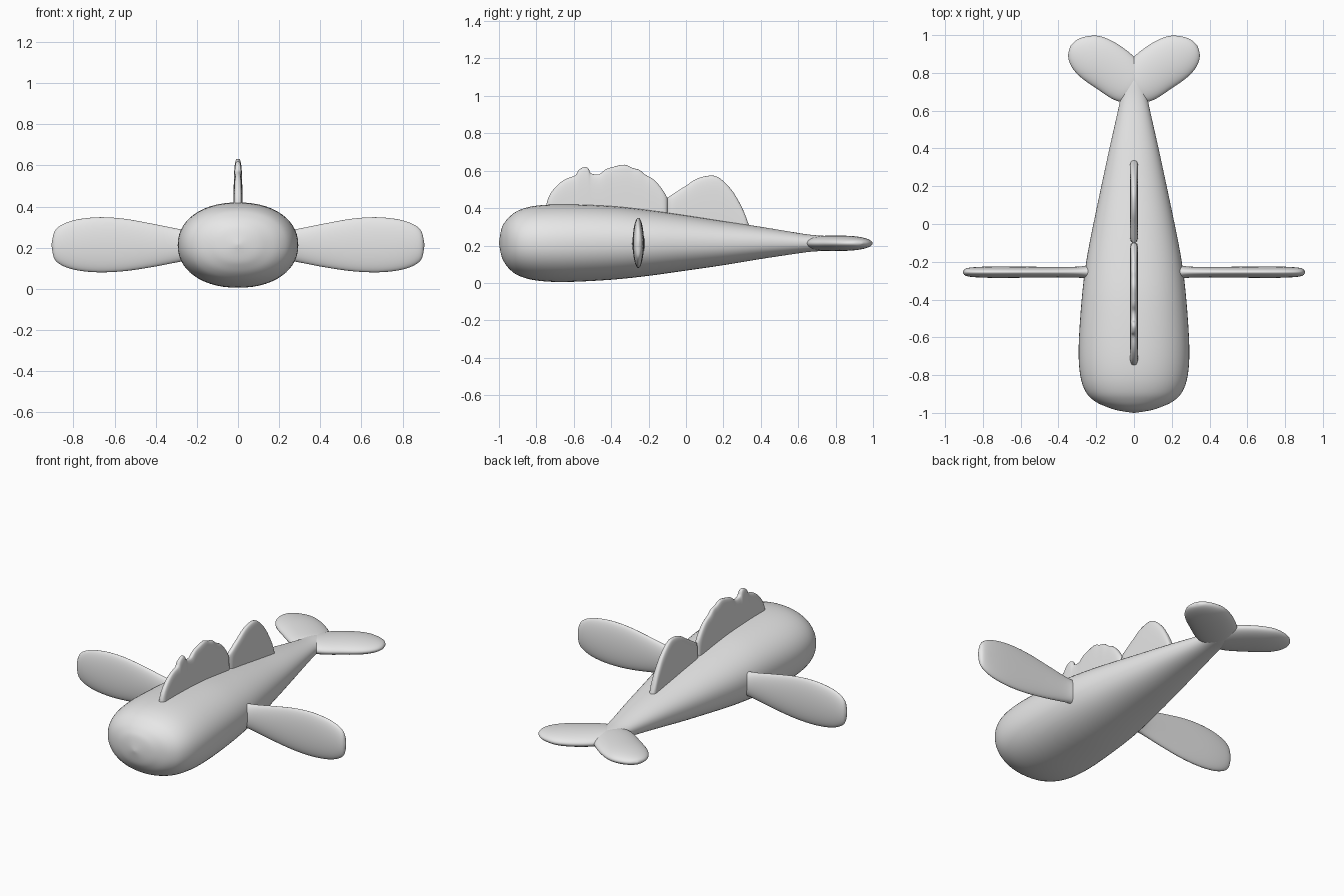
import bpy, bmesh, math
from mathutils import Vector

grey = bpy.data.materials.new("plain grey")
grey.diffuse_color = (0.8, 0.8, 0.8, 1)


def smooth_rows(rows, steps):
    """Catmull-Rom resampling of station rows."""
    out = []
    for i in range(len(rows) - 1):
        p0, p1 = rows[max(i - 1, 0)], rows[i]
        p2, p3 = rows[i + 1], rows[min(i + 2, len(rows) - 1)]
        for k in range(steps):
            t = k / steps
            out.append([b + 0.5 * t * (c - a + t * (2 * a - 5 * b + 4 * c - d
                        + t * (3 * (b - c) + d - a)))
                        for a, b, c, d in zip(p0, p1, p2, p3)])
    out.append(rows[-1])
    return out


def loft(name, sections, power=2.0, sides=40):
    """Skin superellipse sections given as (centre, half axis, half axis)."""
    bm = bmesh.new()
    rings = []
    for centre, u, v in sections:
        ring = []
        for k in range(sides):
            a = 2 * math.pi * k / sides
            c, s = math.cos(a), math.sin(a)
            cu = math.copysign(abs(c) ** (2 / power), c)
            sv = math.copysign(abs(s) ** (2 / power), s)
            ring.append(bm.verts.new(Vector(centre) + Vector(u) * cu + Vector(v) * sv))
        rings.append(ring)
    for a, b in zip(rings, rings[1:]):
        for k in range(sides):
            j = (k + 1) % sides
            bm.faces.new((a[k], a[j], b[j], b[k]))
    bm.faces.new(rings[0])
    bm.faces.new(rings[-1])
    bmesh.ops.recalc_face_normals(bm, faces=bm.faces)
    mesh = bpy.data.meshes.new(name)
    bm.to_mesh(mesh)
    bm.free()
    mesh.materials.append(grey)
    obj = bpy.data.objects.new(name, mesh)
    bpy.context.collection.objects.link(obj)
    bpy.ops.object.select_all(action='DESELECT')
    obj.select_set(True)
    bpy.context.view_layer.objects.active = obj
    bpy.ops.object.shade_smooth_by_angle(angle=math.radians(50))
    return obj


# body: y, half width, bottom z, top z
body = [(-1.0, 0.004, 0.212, 0.218), (-0.987, 0.085, 0.145, 0.288),
        (-0.97, 0.14, 0.108, 0.323), (-0.94, 0.205, 0.07, 0.357),
        (-0.89, 0.255, 0.037, 0.39), (-0.8, 0.285, 0.013, 0.413),
        (-0.65, 0.293, 0.005, 0.42), (-0.4, 0.277, 0.017, 0.411),
        (-0.2, 0.253, 0.038, 0.389), (0.0, 0.215, 0.066, 0.361),
        (0.2, 0.173, 0.095, 0.33), (0.4, 0.13, 0.128, 0.30),
        (0.6, 0.085, 0.158, 0.267), (0.68, 0.07, 0.168, 0.256),
        (0.78, 0.06, 0.175, 0.247), (0.87, 0.01, 0.205, 0.217)]
loft("body", [((0, y, (lo + hi) / 2), (w, 0, 0), (0, 0, (hi - lo) / 2))
              for y, w, lo, hi in smooth_rows(body, 4)], power=2.15, sides=56)

# pectoral fins: x, bottom z, top z, half thickness
pectoral = [(0.15, 0.14, 0.28, 0.045), (0.24, 0.138, 0.285, 0.036),
            (0.3, 0.128, 0.293, 0.029), (0.42, 0.105, 0.317, 0.028),
            (0.55, 0.086, 0.34, 0.029), (0.66, 0.08, 0.348, 0.03),
            (0.75, 0.085, 0.342, 0.03), (0.82, 0.099, 0.327, 0.028),
            (0.87, 0.122, 0.303, 0.024), (0.895, 0.15, 0.272, 0.017),
            (0.906, 0.205, 0.22, 0.003)]
# flukes in their own slanted frame: distance out, rear edge, front edge, half thickness
fluke = [(-0.03, -0.09, 0.04, 0.03), (0.0, -0.131, 0.08, 0.039),
         (0.06, -0.142, 0.108, 0.041), (0.15, -0.136, 0.122, 0.041),
         (0.23, -0.13, 0.121, 0.039), (0.29, -0.117, 0.106, 0.034),
         (0.34, -0.091, 0.071, 0.026), (0.37, -0.056, 0.034, 0.016),
         (0.382, -0.013, -0.005, 0.003)]
for side, label in ((1, "right"), (-1, "left")):
    loft(label + "_pectoral_fin",
         [((side * x, -0.255, (lo + hi) / 2), (0, t, 0), (0, 0, (hi - lo) / 2))
          for x, lo, hi, t in smooth_rows(pectoral, 4)])
    along = Vector((side * 0.866, 0.5, 0))
    across = Vector((-side * 0.5, 0.866, 0))
    root = Vector((0, 0.76, 0.212))
    loft(label + "_fluke",
         [(root + along * s + across * (lo + hi) / 2, across * (hi - lo) / 2, (0, 0, t))
          for s, lo, hi, t in smooth_rows(fluke, 4)])

# dorsal fins: y, top z
front_crest = [(-0.748, 0.41), (-0.74, 0.445), (-0.72, 0.485), (-0.68, 0.53),
               (-0.64, 0.557), (-0.592, 0.575), (-0.575, 0.602), (-0.545, 0.62),
               (-0.522, 0.612), (-0.508, 0.586), (-0.465, 0.581), (-0.43, 0.607),
               (-0.39, 0.62), (-0.33, 0.632), (-0.285, 0.614), (-0.25, 0.605),
               (-0.22, 0.58), (-0.18, 0.558), (-0.15, 0.53), (-0.12, 0.49), (-0.1, 0.455)]
rear_crest = [(-0.1, 0.455), (-0.05, 0.488), (0.0, 0.52), (0.06, 0.558), (0.13, 0.574),
              (0.18, 0.56), (0.24, 0.502), (0.28, 0.44), (0.31, 0.38), (0.338, 0.305)]
for name, crest in (("front_dorsal_fin", front_crest), ("rear_dorsal_fin", rear_crest)):
    rows = smooth_rows(crest, 3)
    first, last = rows[0][0], rows[-1][0]
    sections = []
    for y, top in rows:
        edge = min(y - first, last - y, 0.03) / 0.03
        w = 0.008 + 0.013 * math.sqrt(max(0, 1 - (1 - edge) ** 2))
        base = 0.23
        sections.append(((0, y, (base + top) / 2), (w, 0, 0), (0, 0, (top - base) / 2)))
    loft(name, sections, power=3.2, sides=32)
